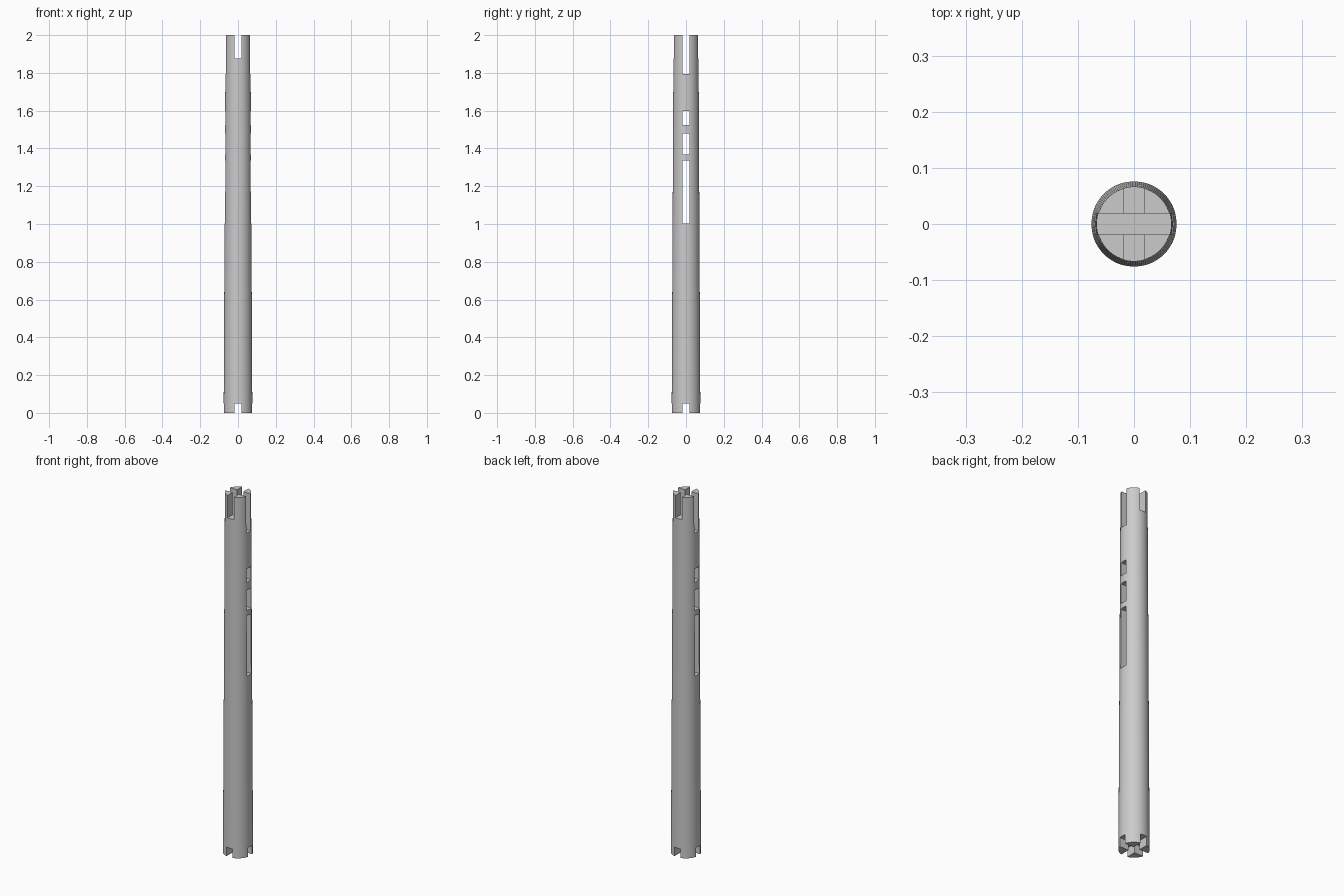
import bpy
import math

if "Cube" in bpy.data.objects:
    bpy.data.objects.remove(bpy.data.objects["Cube"])

SLOT = 0.038   # width of every slot
LONG = 0.4     # cutter length, well past the rod

# plain grey finish
grey = bpy.data.materials.new("plain_grey")
grey.use_nodes = True
colour = (0.6, 0.6, 0.6, 1)
grey.diffuse_color = colour
grey.node_tree.nodes["Principled BSDF"].inputs["Base Color"].default_value = colour

# tapered solid rod
bpy.ops.mesh.primitive_cone_add(vertices=128, radius1=0.076, radius2=0.066,
                                depth=2, location=(0, 0, 1))
rod = bpy.context.object
rod.name = "tapered_rod"
rod.data.materials.append(grey)


def cut_slot(name, axis, z0, z1):
    """Cut a rectangular slot right through the rod along x or y."""
    bpy.ops.mesh.primitive_cube_add(size=1, location=(0, 0, (z0 + z1) / 2))
    cutter = bpy.context.object
    cutter.name = name + "_cutter"
    cutter.scale = (LONG if axis == "x" else SLOT,
                    LONG if axis == "y" else SLOT, z1 - z0)
    cutter.hide_render = True
    bpy.ops.object.transform_apply(location=False, rotation=False, scale=True)
    cutter.data.materials.append(grey)
    bpy.context.view_layer.objects.active = rod
    mod = rod.modifiers.new(name, "BOOLEAN")
    mod.operation = "DIFFERENCE"
    mod.solver = "EXACT"
    mod.object = cutter
    bpy.ops.object.modifier_apply(modifier=name)
    bpy.data.objects.remove(cutter)


# crossed slots in the top, the sideways one deeper
cut_slot("top_side_slot", "x", 1.795, 2.1)
cut_slot("top_front_slot", "y", 1.876, 2.1)

# crossed slots in the foot
for axis in "xy":
    cut_slot("foot_slot_" + axis, axis, -0.1, 0.05)

# three windows through the sides
for i, (z0, z1) in enumerate([(1.003, 1.337), (1.367, 1.479), (1.523, 1.598)]):
    cut_slot("window_" + str(i), "x", z0, z1)

# smooth barrel with crisp slot edges
bpy.ops.object.select_all(action="DESELECT")
rod.select_set(True)
bpy.context.view_layer.objects.active = rod
bpy.ops.object.shade_smooth_by_angle(angle=math.radians(30))
